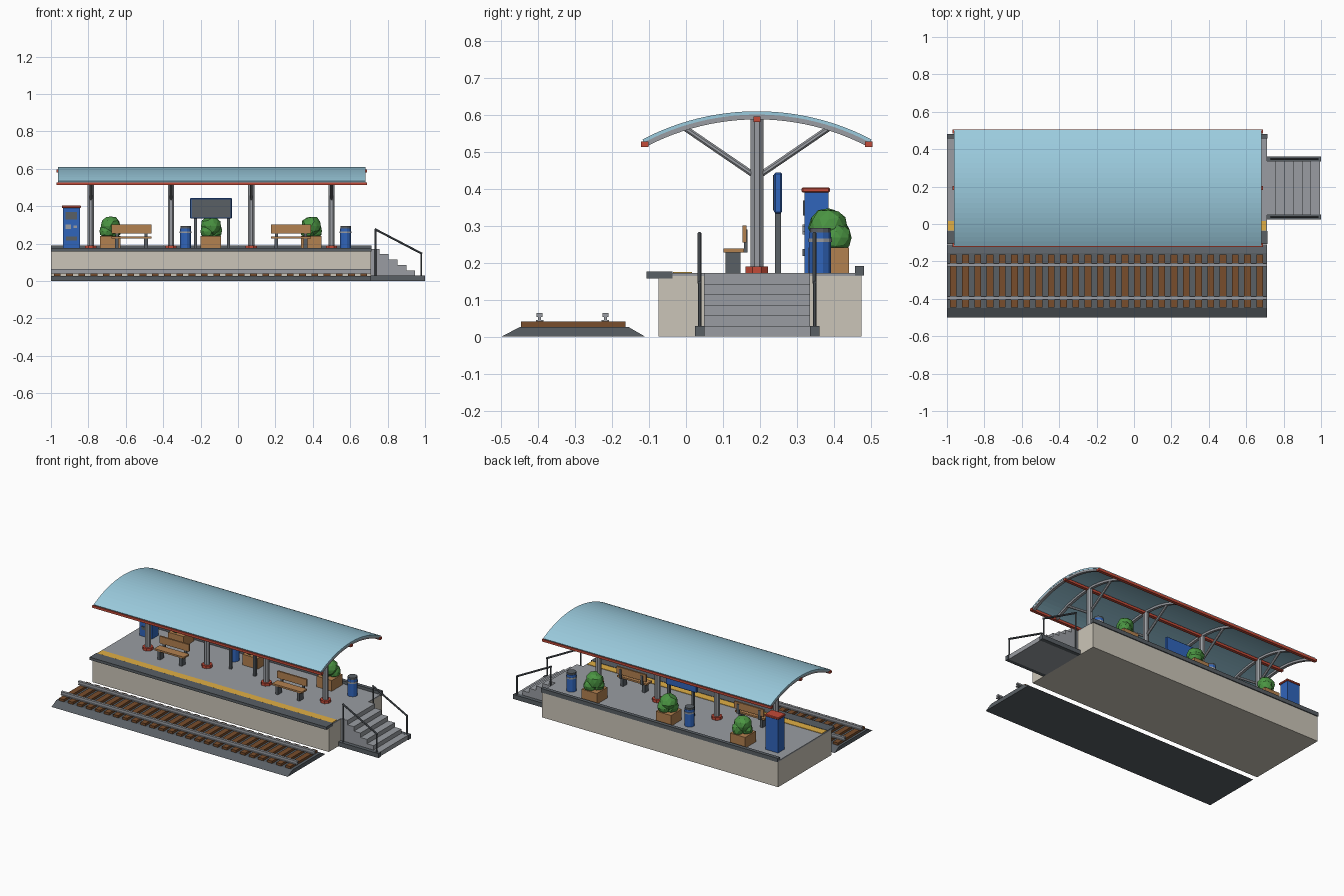
import bpy, bmesh, math, random
from mathutils import Vector

old = bpy.data.objects.get("Cube")
if old:
    bpy.data.objects.remove(old, do_unlink=True)


def material(name, r, g, b):
    m = bpy.data.materials.new(name)
    m.use_nodes = True
    m.diffuse_color = (r, g, b, 1)
    m.node_tree.nodes["Principled BSDF"].inputs["Base Color"].default_value = (r, g, b, 1)
    return m


BEIGE = material("beige concrete", .60, .56, .48)
GREY = material("light grey", .32, .335, .36)
DARK = material("dark grey", .10, .115, .13)
SKY = material("roof blue", .33, .60, .73)
RED = material("red trim", .55, .07, .04)
BLUE = material("strong blue", .03, .13, .50)
WOOD = material("tan wood", .45, .22, .08)
BROWN = material("sleeper brown", .19, .075, .025)
GREEN = material("leaf green", .07, .30, .055)
YELLOW = material("safety yellow", .75, .43, .06)


def finish(bm, name, mat):
    bmesh.ops.recalc_face_normals(bm, faces=bm.faces)
    me = bpy.data.meshes.new(name)
    bm.to_mesh(me)
    bm.free()
    me.materials.append(mat)
    ob = bpy.data.objects.new(name, me)
    bpy.context.collection.objects.link(ob)
    return ob


def box(name, x, y, z, mat, bevel=0):
    """Box given by its (low, high) range on each axis."""
    bm = bmesh.new()
    bmesh.ops.create_cube(bm, size=1)
    for v in bm.verts:
        v.co = [r[0] if c < 0 else r[1] for c, r in zip(v.co, (x, y, z))]
    if bevel:
        bmesh.ops.bevel(bm, geom=bm.edges[:], offset=bevel, segments=1, affect='EDGES')
    return finish(bm, name, mat)


def prism(name, profile, x0, x1, mat):
    """Sweep a closed y-z profile along x."""
    bm = bmesh.new()
    face = bm.faces.new([bm.verts.new((x0, y, z)) for y, z in profile])
    new = bmesh.ops.extrude_face_region(bm, geom=[face])["geom"]
    for v in new:
        if isinstance(v, bmesh.types.BMVert):
            v.co.x = x1
    return finish(bm, name, mat)


def tube(name, a, b, r, mat, sides=8):
    a, b = Vector(a), Vector(b)
    bm = bmesh.new()
    bmesh.ops.create_cone(bm, cap_ends=True, segments=sides, radius1=r, radius2=r, depth=(b - a).length)
    turn = Vector((0, 0, 1)).rotation_difference(b - a).to_matrix()
    spin = math.pi / sides
    for v in bm.verts:
        x, y, z = v.co
        v.co = (x * math.cos(spin) - y * math.sin(spin), x * math.sin(spin) + y * math.cos(spin), z)
        v.co = turn @ v.co + (a + b) / 2
    return finish(bm, name, mat)


X0, X1, FLOOR = -1.0, .71, .172

# Platform
box("platform_body", (X0, X1), (-.075, .475), (0, .164), BEIGE)
box("platform_deck", (X0, X1), (-.075, .475), (.164, FLOOR), GREY)
box("front_coping", (X0, X1 + .004), (-.107, -.037), (.158, .176), DARK)
box("back_kerb", (X0, X1 + .004), (.457, .481), (.165, .191), DARK)
box("warning_strip", (X0 + .005, X1 - .005), (-.035, .016), (FLOOR - .002, .175), YELLOW)

# Track
prism("track_bed", [(-.5, 0), (-.11, 0), (-.155, .026), (-.45, .026)], X0, X1, DARK)
for i in range(26):
    x = -.967 + i * .0656
    box("sleeper", (x - .018, x + .018), (-.446, -.164), (.024, .041), BROWN)
for y in (-.396, -.218):
    box("rail_foot", (X0, X1), (y - .010, y + .010), (.041, .045), GREY)
    box("rail_web", (X0, X1), (y - .004, y + .004), (.044, .056), GREY)
    box("rail_head", (X0, X1), (y - .008, y + .008), (.054, .064), GREY)

# Stairs: stepped solid, low side beams and handrails
STEPS, TREAD = 6, .0475
for i in range(STEPS):
    x = X1 + i * TREAD
    box("step", (x, x + TREAD), (.049, .336), (0, FLOOR * (STEPS - i) / STEPS), GREY)
for y in (.037, .348):
    box("stair_side_beam", (X1, 1), (y - .013, y + .013), (0, .029), DARK)
    tube("handrail_top_post", (.735, y, .02), (.735, y, .278), .005, DARK)
    tube("handrail_end_post", (.98, y, .02), (.98, y, .148), .005, DARK)
    tube("handrail", (.731, y, .278), (.984, y, .146), .006, DARK)

# Curved roof
MID, TOP, RADIUS = .192, .61, .668


def arc_band(low, high, half, n=24):
    """Curved strip lying between two depths under the roof crown."""
    def side(depth):
        r = RADIUS - depth
        a = math.asin(half / RADIUS)
        return [(MID + r * math.sin(-a + 2 * a * i / n), TOP - RADIUS + r * math.cos(-a + 2 * a * i / n))
                for i in range(n + 1)]
    return side(high) + side(low)[::-1]


prism("roof_sheet", arc_band(.009, 0, .310), -.963, .683, SKY)
POSTS = (-.787, -.358, .071, .50)
for x in POSTS + (-.953, .673):
    prism("roof_rib", arc_band(.022, .007, .308), x - .009, x + .009, GREY)
for y in (MID - .304, MID + .302):
    box("roof_edge_beam", (-.97, .69), (y - .010, y + .010), (.513, .528), RED)
box("roof_ridge_beam", (-.97, .69), (MID - .010, MID + .010), (.581, .596), RED)

# Roof posts with braces
for x in POSTS:
    tube("post", (x, MID, FLOOR), (x, MID, .592), .0185, GREY)
    tube("post_base", (x, MID, FLOOR), (x, MID, .190), .033, RED)
    for s in (-1, 1):
        tube("post_brace", (x, MID + s * .008, .437), (x, MID + s * .200, .568), .0085, GREY)

# Benches
for x in (-.57, .283):
    box("bench_seat", (x - .107, x + .107), (.101, .157), (.228, .239), WOOD)
    box("bench_back", (x - .107, x + .107), (.153, .164), (.255, .301), WOOD)
    for s in (-1, 1):
        lx = x + s * .078
        box("bench_leg", (lx - .010, lx + .010), (.107, .148), (FLOOR, .228), DARK)
        box("bench_back_bracket", (lx - .008, lx + .008), (.157, .167), (.228, .290), DARK)

# Litter bins
for x in (-.28, .575):
    y = .363
    tube("bin_body", (x, y, FLOOR), (x, y, .282), .031, BLUE, 12)
    tube("bin_band", (x, y, .256), (x, y, .266), .033, GREY, 12)
    tube("bin_lid", (x, y, .281), (x, y, .294), .029, DARK, 12)

# Planters with faceted shrubs
random.seed(4)
for x in (-.682, -.145, .392):
    y = .386
    box("planter_box", (x - .055, x + .055), (y - .055, y + .055), (FLOOR, .242), WOOD)
    for dx, dy, z, r in ((0, 0, .294, .054), (.018, .020, .268, .042), (-.018, -.010, .266, .040)):
        bm = bmesh.new()
        bmesh.ops.create_icosphere(bm, subdivisions=2, radius=r)
        for v in bm.verts:
            v.co = v.co * random.uniform(.9, 1.06) + Vector((x + dx, y + dy, z))
        finish(bm, "shrub", GREEN)

# Information board
box("board_panel", (-.257, -.033), (.238, .260), (.334, .444), BLUE, .004)
box("board_screen", (-.249, -.041), (.235, .240), (.341, .437), DARK)
for x in (-.226, -.052):
    box("board_leg", (x - .008, x + .008), (.241, .257), (FLOOR, .340), DARK)

# Ticket machine
box("machine_body", (-.936, -.846), (.320, .385), (FLOOR, .392), BLUE)
box("machine_cap", (-.942, -.840), (.313, .389), (.390, .404), RED, .003)
box("machine_screen", (-.922, -.860), (.316, .321), (.328, .368), DARK)
box("machine_keypad", (-.922, -.893), (.315, .321), (.277, .303), GREY)
box("machine_card_slot", (-.880, -.860), (.315, .321), (.283, .298), GREY)
box("machine_tray", (-.920, -.862), (.315, .321), (.218, .238), DARK)
